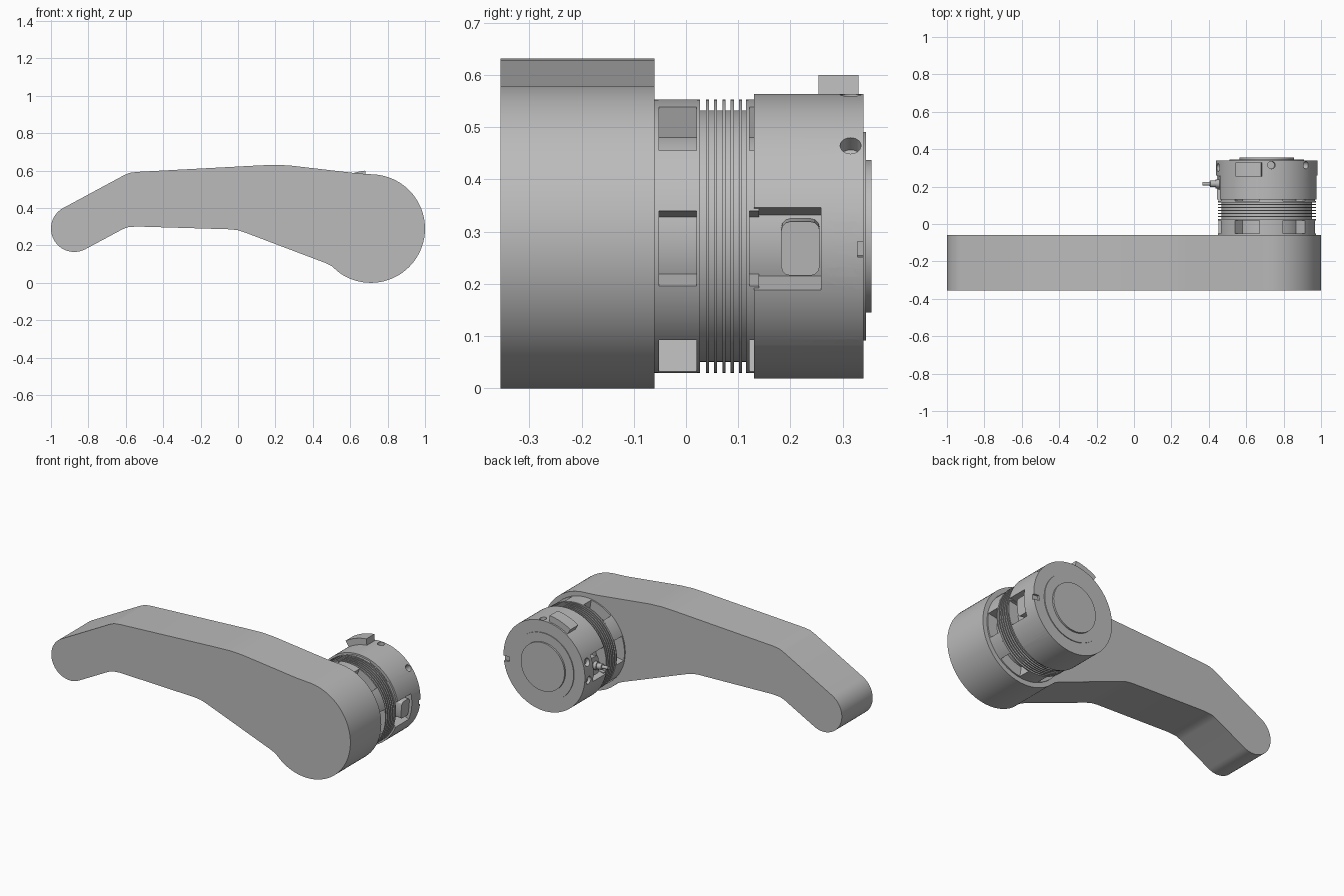
import bpy, bmesh, math
from mathutils import Matrix, Vector

cube = bpy.data.objects.get("Cube")
if cube:
    bpy.data.objects.remove(cube, do_unlink=True)

grey = bpy.data.materials.new("satin_grey")
grey.use_nodes = True
COLOUR = (0.5, 0.5, 0.5, 1)
grey.diffuse_color = COLOUR
grey.node_tree.nodes["Principled BSDF"].inputs["Base Color"].default_value = COLOUR

# Coupling axis runs along y through this point, clocked by a small angle
CX, CZ, CLOCK = 0.71, 0.291, -5.3
FRAME = Matrix.Translation((CX, 0, CZ)) @ Matrix.Rotation(math.radians(-CLOCK), 4, 'Y')


def finish(name, bm):
    bmesh.ops.recalc_face_normals(bm, faces=bm.faces)
    mesh = bpy.data.meshes.new(name)
    bm.to_mesh(mesh)
    bm.free()
    mesh.materials.append(grey)
    ob = bpy.data.objects.new(name, mesh)
    bpy.context.collection.objects.link(ob)
    bpy.ops.object.select_all(action='DESELECT')
    ob.select_set(True)
    bpy.context.view_layer.objects.active = ob
    bpy.ops.object.shade_smooth_by_angle(angle=math.radians(25))
    return ob


def prism(name, points, y0, y1, matrix=FRAME):
    """Extrude an x-z outline along y."""
    bm = bmesh.new()
    face = bm.faces.new([bm.verts.new((x, y0, z)) for x, z in points])
    new = bmesh.ops.extrude_face_region(bm, geom=[face])["geom"]
    bmesh.ops.translate(bm, vec=(0, y1 - y0, 0),
                        verts=[v for v in new if isinstance(v, bmesh.types.BMVert)])
    bm.transform(matrix)
    return finish(name, bm)


def arc(r, a0, a1, n, cx=0, cz=0):
    angles = [math.radians(a0 + (a1 - a0) * i / n) for i in range(n + 1)]
    return [(cx + r * math.cos(a), cz + r * math.sin(a)) for a in angles]


def disc(name, r, y0, y1):
    return prism(name, arc(r, 0, 360, 96)[:-1], y0, y1)


def sector(name, r0, r1, mid, half, y0, y1):
    return prism(name, arc(r1, mid - half, mid + half, 12)
                 + arc(r0, mid + half, mid - half, 12), y0, y1)


def peg(name, r, x0, x1, y, z=0, angle=0):
    """Cylinder pointing outward from the coupling axis."""
    bm = bmesh.new()
    bmesh.ops.create_cone(bm, cap_ends=True, segments=24, radius1=r, radius2=r, depth=x1 - x0)
    bm.transform(FRAME @ Matrix.Rotation(math.radians(-angle), 4, 'Y')
                 @ Matrix.Translation(((x0 + x1) / 2, y, z))
                 @ Matrix.Rotation(math.pi / 2, 4, 'Y'))
    return finish(name, bm)


def box(name, lo, hi, angle=0, bevel=0):
    lo, hi = Vector(lo), Vector(hi)
    bm = bmesh.new()
    bmesh.ops.create_cube(bm, size=1)
    bm.transform(Matrix.Translation((lo + hi) / 2) @ Matrix.Diagonal((*(hi - lo), 1)))
    if bevel:
        edges = [e for e in bm.edges if abs(e.verts[0].co.x - e.verts[1].co.x) > 1e-4]
        bmesh.ops.bevel(bm, geom=edges, offset=bevel, segments=3, profile=0.5, affect='EDGES')
    bm.transform(FRAME @ Matrix.Rotation(math.radians(-angle), 4, 'Y'))
    return finish(name, bm)


def cut(target, cutter):
    mod = target.modifiers.new("cut", 'BOOLEAN')
    mod.operation, mod.solver, mod.object = 'DIFFERENCE', 'EXACT', cutter
    bpy.context.view_layer.objects.active = target
    bpy.ops.object.modifier_apply(modifier=mod.name)
    bpy.data.objects.remove(cutter, do_unlink=True)


# Handle: round head and tail joined by a gently bent grip
outline = (arc(0.29, -125, 88, 48, 0.71, 0.29)
           + [(0.64, 0.585), (0.28, 0.627), (0.2, 0.631), (0.12, 0.628),
              (-0.54, 0.593), (-0.58, 0.588), (-0.61, 0.575)]
           + arc(0.125, 118, 298, 24, -0.875, 0.29)
           + [(-0.62, 0.285), (-0.59, 0.297), (-0.54, 0.301),
              (-0.04, 0.286), (0.0, 0.281), (0.04, 0.268), (0.47, 0.105), (0.5, 0.09)])
prism("handle", outline, -0.355, -0.06, Matrix.Identity(4))

# Inner hub: core, two rims and six ribs leaving open pockets
disc("hub_core", 0.2, -0.06, 0.03)
disc("hub_inner_rim", 0.262, -0.06, -0.052)
disc("hub_outer_rim", 0.262, 0.02, 0.027)
for i in range(6):
    sector("hub_rib", 0.19, 0.262, 30 + 60 * i, 14, -0.053, 0.021)
    sector("collar_rib", 0.19, 0.262, 30 + 60 * i, 14, 0.12, 0.14)

# Bellows
disc("bellows_core", 0.241, 0.026, 0.116)
for i in range(5):
    disc("bellows_fin", 0.262, 0.038 + 0.0158 * i, 0.044 + 0.0158 * i)
disc("collar_rim", 0.262, 0.115, 0.122)
disc("collar_core", 0.2, 0.116, 0.14)

# Clamp drum with side notches, slots, screw pockets and radial holes
drum = disc("clamp_drum", 0.272, 0.13, 0.34)
for side in (0, 180):
    cut(drum, sector("cutter", 0.2, 0.32, side, 17, 0.1, 0.258))
    cut(drum, box("cutter", (0.235, 0.328, -0.015), (0.32, 0.36, 0.015), side))
    for z in (-0.053, 0.053):
        cut(drum, peg("cutter", 0.023, 0.22, 0.32, 0.302, z, side))
for angle in (-135, -90, -45, 45, 90):
    cut(drum, peg("cutter", 0.02, 0.235, 0.32, 0.315, 0, angle))
bpy.ops.object.select_all(action='DESELECT')
drum.select_set(True)
bpy.context.view_layer.objects.active = drum
bpy.ops.object.shade_smooth_by_angle(angle=math.radians(25))

# Blocks and clamp screws in both sides of the drum
for side in (0, 180):
    box("clamp_block", (0.19, 0.182, -0.052), (0.255, 0.256, 0.052), side, 0.018)
    for z in (-0.053, 0.053):
        peg("clamp_screw", 0.015, 0.21, 0.25, 0.302, z, side)

# Raised tab hugging the top of the drum
sector("top_tab", 0.26, 0.31, 114.5, 13.7, 0.254, 0.33)

# Stepped pin on the tail side
for r, end in ((0.024, 0.275), (0.018, 0.305), (0.01, 0.345)):
    peg("side_pin", r, 0.23, end, 0.215, 0, 180)

# Stepped end cap
disc("end_plate", 0.2, 0.339, 0.345)
disc("end_cap", 0.146, 0.344, 0.355)
